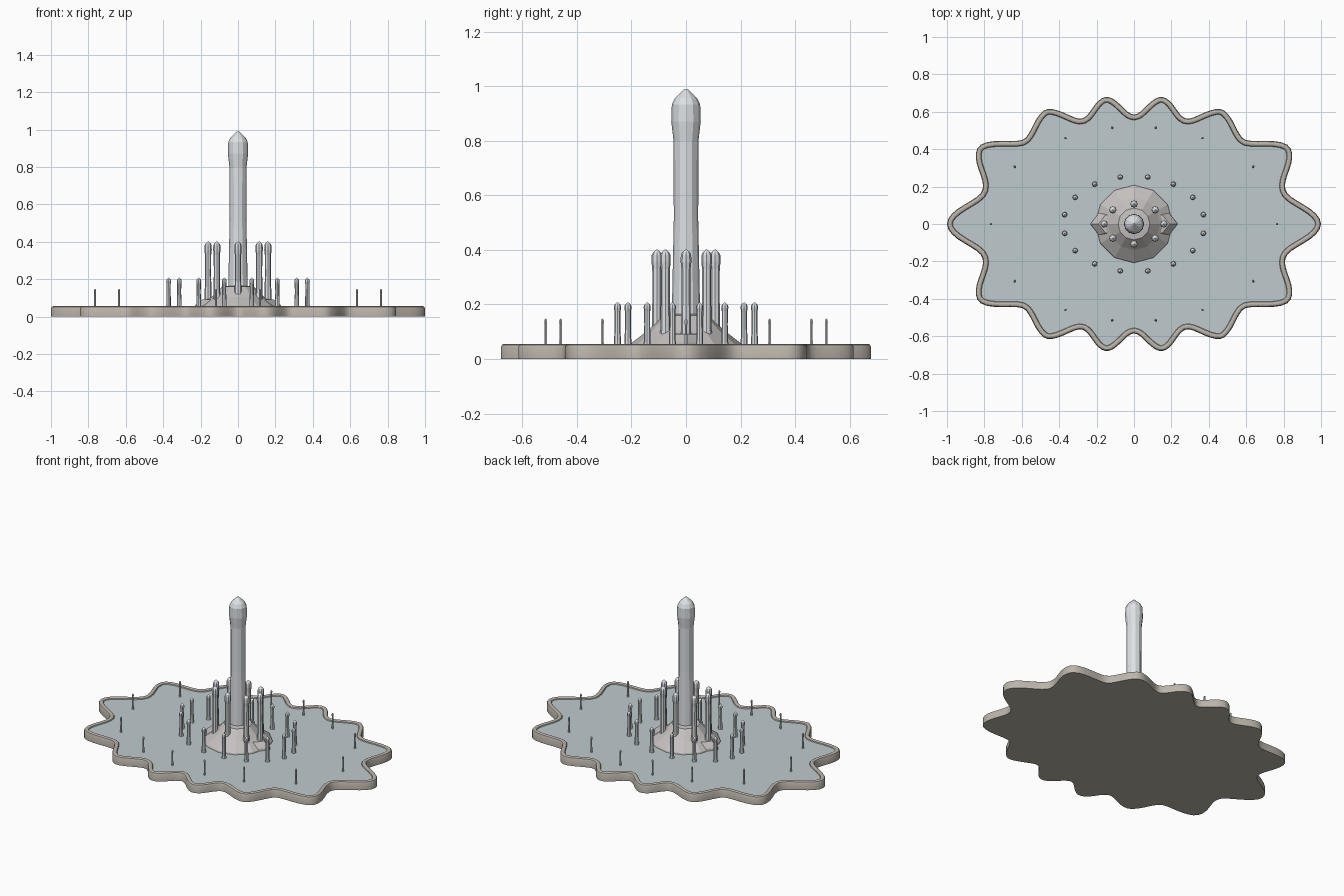
import bpy, bmesh
from math import pi, sin, cos, sqrt

if "Cube" in bpy.data.objects:
    bpy.data.objects.remove(bpy.data.objects["Cube"])

def material(name, rgb):
    m = bpy.data.materials.new(name)
    m.diffuse_color = (*rgb, 1)
    m.use_nodes = True
    m.node_tree.nodes["Principled BSDF"].inputs["Base Color"].default_value = m.diffuse_color
    return m

stone = material("stone", (0.50, 0.46, 0.40))
water = material("water", (0.52, 0.60, 0.62))
rock = material("rock", (0.55, 0.53, 0.52))
foam = material("foam", (0.72, 0.75, 0.78))

def make(name, rings, mat, cap_bottom=True, cap_top=True, smooth=False):
    """Loft a list of equal-length point rings, from bottom to top."""
    bm = bmesh.new()
    vs = [[bm.verts.new(p) for p in ring] for ring in rings]
    n = len(vs[0])
    for a, b in zip(vs, vs[1:]):
        for i in range(n):
            j = (i + 1) % n
            bm.faces.new((a[i], a[j], b[j], b[i]))
    if cap_bottom:
        bm.faces.new(vs[0][::-1])
    if cap_top:
        bm.faces.new(vs[-1])
    me = bpy.data.meshes.new(name)
    bm.to_mesh(me)
    bm.free()
    ob = bpy.data.objects.new(name, me)
    bpy.context.collection.objects.link(ob)
    me.materials.append(mat)
    if smooth:
        bpy.ops.object.select_all(action='DESELECT')
        ob.select_set(True)
        bpy.context.view_layer.objects.active = ob
        bpy.ops.object.shade_smooth_by_angle(angle=pi / 6)
    return ob

def turned(name, profile, sides, mat, x=0, y=0, sx=1, sy=1):
    """Lathe a (radius, z) profile with an optional oval stretch."""
    rings = [[(x + sx * r * cos(2 * pi * i / sides), y + sy * r * sin(2 * pi * i / sides), z)
              for i in range(sides)] for r, z in profile]
    return make(name, rings, mat)

# Scalloped outline: alternating lobe and valley radii over a quarter turn
RADII = [1.0, 0.83, 0.93, 0.74, 0.775, 0.628, 0.696, 0.585]
STEP = pi / 14

def radius(t):
    k = int(t / STEP + 1e-9)
    f = (1 - cos(pi * (t / STEP - k))) / 2
    def at(i):
        i %= 28
        i = 28 - i if i > 14 else i
        return RADII[14 - i if i > 7 else i]
    return at(k) * (1 - f) + at(k + 1) * f

N = 224
outline = [(radius(2 * pi * i / N) * cos(2 * pi * i / N),
            radius(2 * pi * i / N) * sin(2 * pi * i / N)) for i in range(N)]

def inset(d, z):
    ring = []
    for i, (x, y) in enumerate(outline):
        (ax, ay), (bx, by) = outline[i - 1], outline[(i + 1) % N]
        tx, ty = bx - ax, by - ay
        l = sqrt(tx * tx + ty * ty)
        ring.append((x - d * ty / l, y + d * tx / l, z))
    return ring

# Basin with rounded rim, and the water in it
rim = [(0, 0), (0, 0.043), (0.004, 0.052), (0.011, 0.056), (0.02, 0.056),
       (0.027, 0.052), (0.031, 0.044), (0.031, 0.03)]
make("basin", [inset(d, z) for d, z in rim], stone, smooth=True)
make("water_surface", [inset(0.029, 0.046)], water, cap_bottom=False)

# Central mound with a low wide foot on both sides
turned("mound", [(0.21, 0.04), (0.205, 0.055), (0.14, 0.105), (0.085, 0.16), (0.05, 0.165)],
       12, rock)
turned("mound_foot", [(0.235, 0.04), (0.23, 0.06), (0.19, 0.092), (0.1, 0.097)],
       10, rock, sy=0.42)

# Jets: slim column, swelling near the top, blunt point
def jet(name, r, top, x=0, y=0, sides=8, base=0.04):
    h = top - base
    prof = [(1.2, 0), (1.0, 0.13), (0.86, 0.5), (0.88, 0.8), (1.04, 0.875)]
    profile = [(r * a, base + h * b) for a, b in prof]
    profile += [(r * 1.0, top - r * 1.1), (r * 0.78, top - r * 0.65), (r * 0.1, top)]
    turned(name, profile, sides, foam, x, y)

jet("central_jet", 0.052, 0.99, sides=12)
for i in range(8):
    t = i * pi / 4
    jet(f"inner_jet_{i}", 0.019, 0.402, 0.16 * cos(t), 0.107 * sin(t))
for i in range(16):
    t = (i + 0.5) * pi / 8
    jet(f"middle_jet_{i}", 0.0125, 0.208, 0.378 * cos(t), 0.256 * sin(t))
for i in range(14):
    t = i * pi / 7
    r = 0.765 * radius(t) if i % 7 == 0 else 0.765 * radius(t) - 0.005
    jet(f"outer_jet_{i}", 0.006, 0.148, r * cos(t), r * sin(t), 6)
